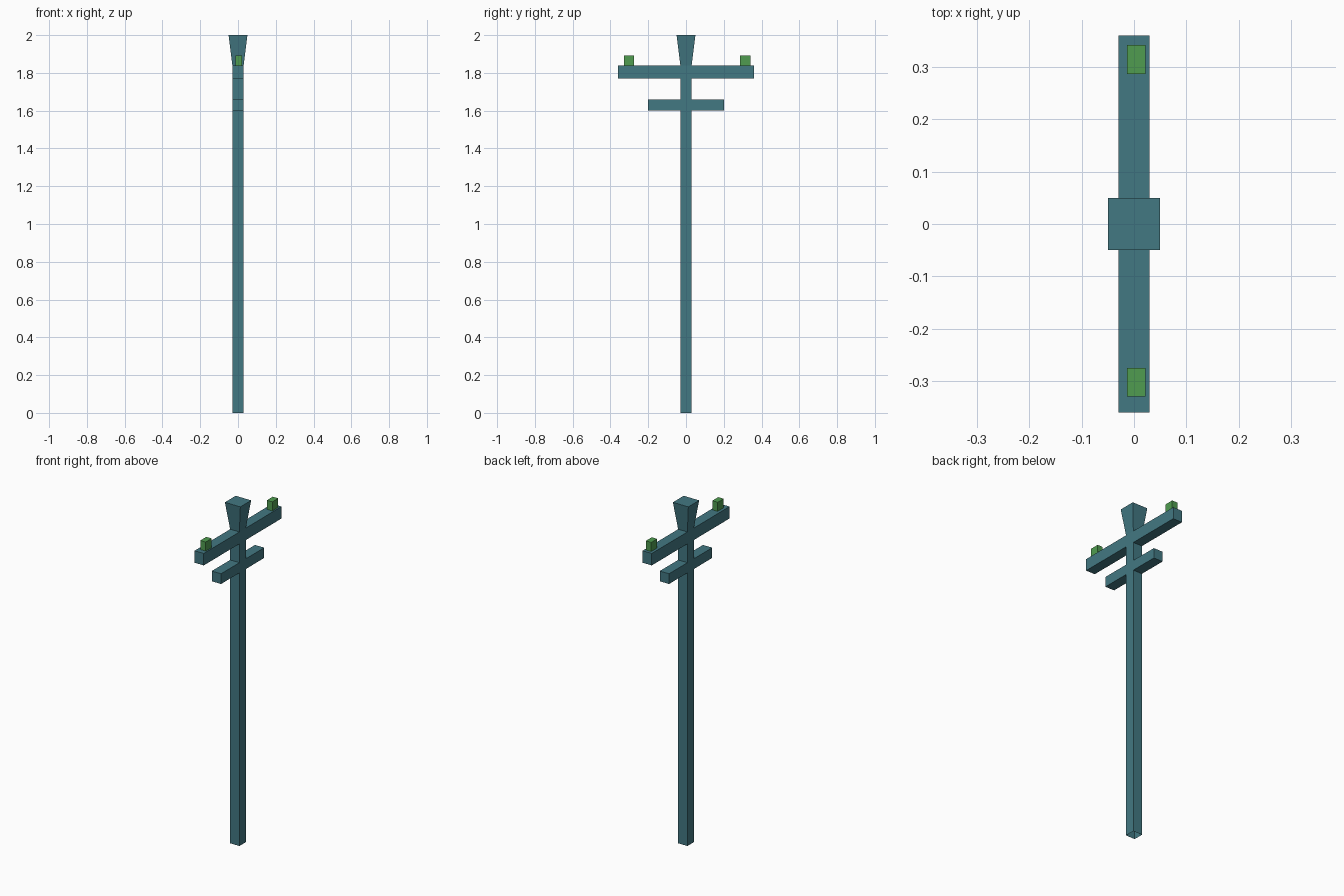
import bpy, bmesh

if "Cube" in bpy.data.objects:
    bpy.data.objects.remove(bpy.data.objects["Cube"])


def material(name, rgb):
    m = bpy.data.materials.new(name)
    m.diffuse_color = (*rgb, 1)
    m.use_nodes = True
    m.node_tree.nodes["Principled BSDF"].inputs["Base Color"].default_value = m.diffuse_color
    return m


teal = material("weathered teal", (0.055, 0.188, 0.225))
green = material("glass green", (0.08, 0.335, 0.08))


def finish(bm, name, mat):
    bmesh.ops.recalc_face_normals(bm, faces=bm.faces[:])
    mesh = bpy.data.meshes.new(name)
    bm.to_mesh(mesh)
    bm.free()
    mesh.materials.append(mat)
    ob = bpy.data.objects.new(name, mesh)
    bpy.context.collection.objects.link(ob)
    return ob


# Pole: square rings stacked upward, flaring into the cap
LEVELS = [(0, 0.03), (1.60, 0.03), (1.66, 0.03), (1.77, 0.03), (1.84, 0.03), (2.0, 0.05)]
ARMS = {1: 0.20, 3: 0.36}          # level index -> arm reach along y

bm = bmesh.new()
rings = [[bm.verts.new((x * r, y * r, z)) for x, y in ((-1, -1), (1, -1), (1, 1), (-1, 1))]
         for z, r in LEVELS]
arm_faces = []
for i in range(len(rings) - 1):
    lo, hi = rings[i], rings[i + 1]
    for k in range(4):
        n = (k + 1) % 4
        f = bm.faces.new((lo[k], lo[n], hi[n], hi[k]))
        if i in ARMS and k in (0, 2):
            arm_faces.append((f, (-1 if k == 0 else 1) * ARMS[i]))
bm.faces.new(rings[-1])            # cap top; the foot stays open

# Crossarms: pulled out of the pole sides, flush with its faces
for f, reach in arm_faces:
    out = bmesh.ops.extrude_discrete_faces(bm, faces=[f])["faces"][0]
    for v in out.verts:
        v.co.y = reach
finish(bm, "pole_with_crossarms", teal)

# Insulators standing on the upper crossarm
for name, y in (("insulator_front", -0.302), ("insulator_back", 0.314)):
    bm = bmesh.new()
    bmesh.ops.create_cube(bm, size=1)
    bmesh.ops.scale(bm, vec=(0.035, 0.055, 0.053), verts=bm.verts[:])
    ob = finish(bm, name, green)
    ob.location = (0.004, y, 1.8665)
